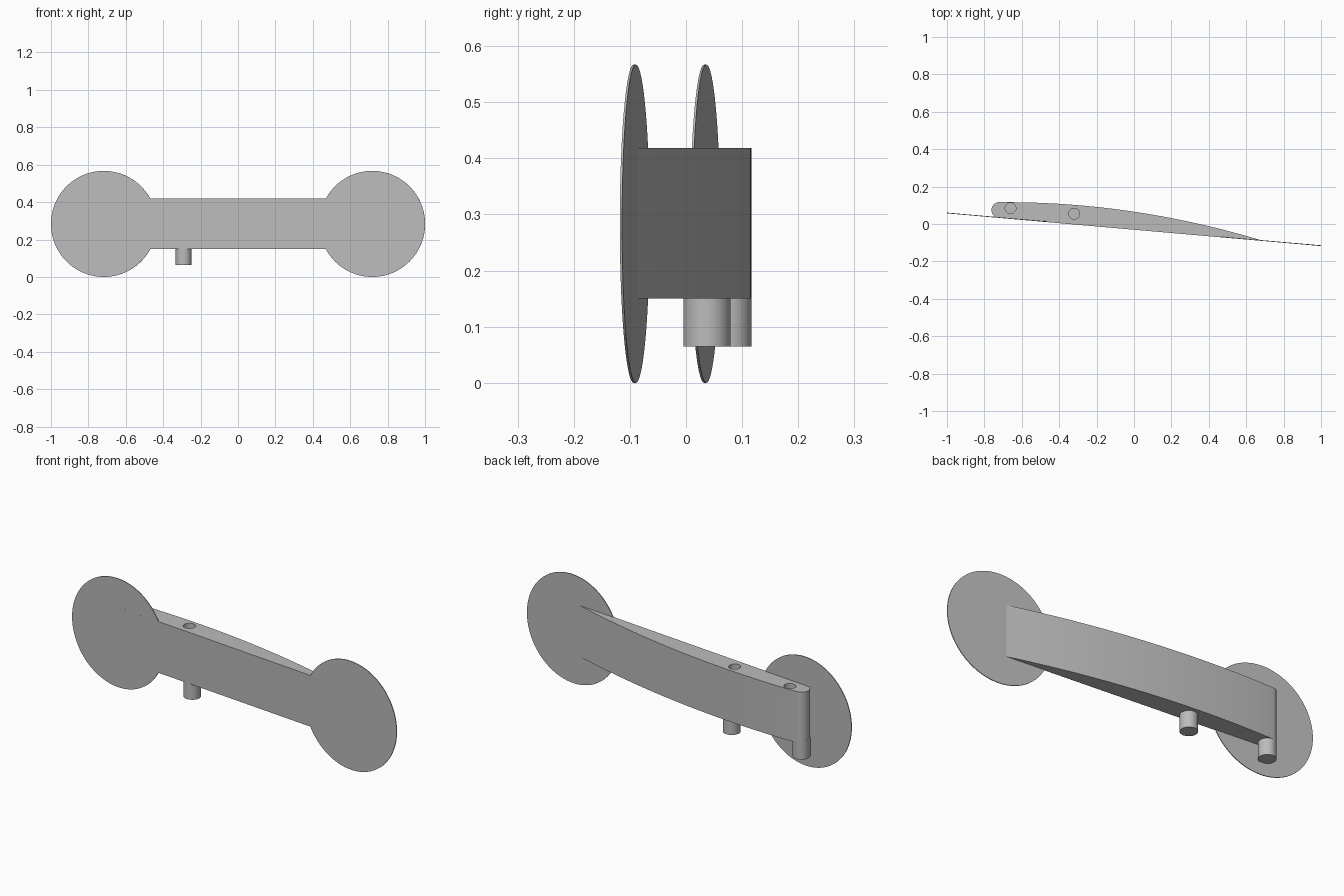
import bpy, bmesh, math
from mathutils import Matrix, Vector

cube = bpy.data.objects.get("Cube")
if cube:
    bpy.data.objects.remove(cube, do_unlink=True)

grey = bpy.data.materials.new("plain grey")
grey.use_nodes = True
colour = (0.5, 0.5, 0.5, 1)
grey.diffuse_color = colour
grey.node_tree.nodes["Principled BSDF"].inputs["Base Color"].default_value = colour

TILT = math.radians(5)          # slope of the flat face
Z_LOW, Z_HIGH, Z_MID = 0.15, 0.418, 0.2835
NOSE = Vector((-0.72, 0.0745))
NOSE_R = 0.042
TAIL_X = 0.695


def front_y(x):
    return -0.0305 - math.tan(TILT) * x


def add_object(name, bm):
    bmesh.ops.recalc_face_normals(bm, faces=bm.faces)
    mesh = bpy.data.meshes.new(name)
    bm.to_mesh(mesh)
    bm.free()
    mesh.materials.append(grey)
    obj = bpy.data.objects.new(name, mesh)
    bpy.context.collection.objects.link(obj)
    return obj


def cylinder(name, radius, depth, matrix, sides=48):
    bm = bmesh.new()
    bmesh.ops.create_cone(bm, cap_ends=True, segments=sides, radius1=radius,
                          radius2=radius, depth=depth, matrix=matrix)
    return add_object(name, bm)


def upright(name, x, y, low, high, radius):
    return cylinder(name, radius, high - low, Matrix.Translation((x, y, (low + high) / 2)))


def smooth(obj):
    bpy.ops.object.select_all(action="DESELECT")
    obj.select_set(True)
    bpy.context.view_layer.objects.active = obj
    bpy.ops.object.shade_smooth_by_angle(angle=math.radians(30))


# Body outline: rounded nose, then a bowed back running to a sharp tail
outline = []
for i in range(17):
    a = 1.5 * math.pi - TILT - i / 16 * (math.pi - TILT)
    outline.append(NOSE + NOSE_R * Vector((math.cos(a), math.sin(a))))
rise = NOSE.y + NOSE_R
bow = (rise - front_y(TAIL_X)) / (TAIL_X + 0.68) ** 2
for i in range(1, 33):
    x = -0.68 + (TAIL_X + 0.68) * i / 32
    outline.append(Vector((x, rise - bow * (x + 0.68) ** 2)))

bm = bmesh.new()
base = bm.faces.new([bm.verts.new((p.x, p.y, Z_LOW)) for p in outline])
extruded = bmesh.ops.extrude_face_region(bm, geom=[base])["geom"]
bmesh.ops.translate(bm, vec=(0, 0, Z_HIGH - Z_LOW),
                    verts=[v for v in extruded if isinstance(v, bmesh.types.BMVert)])
body = add_object("curved_body", bm)

# Blind sockets in the top
for name, x, y in (("nose_socket_cutter", -0.66, 0.084), ("middle_socket_cutter", -0.32, 0.055)):
    cutter = upright(name, x, y, Z_HIGH - 0.1, Z_HIGH + 0.05, 0.029)
    cutter.hide_render = True
    cutter.hide_set(True)
    cut = body.modifiers.new(name, "BOOLEAN")
    cut.object = cutter
    cut.solver = "EXACT"
    bpy.context.view_layer.objects.active = body
    bpy.ops.object.modifier_apply(modifier=cut.name)
    bpy.data.objects.remove(cutter, do_unlink=True)
smooth(body)

# Pegs underneath
smooth(upright("nose_peg", NOSE.x, NOSE.y, 0.065, Z_LOW + 0.01, NOSE_R))
smooth(upright("middle_peg", -0.291, 0.0375, 0.065, Z_LOW + 0.01, NOSE_R))

# Thin end discs, flush with the flat face
THICK = 0.004
for name, x in (("right_disc", -0.7176), ("left_disc", 0.7176)):
    spin = Matrix.Rotation(-TILT, 4, "Z")
    centre = Vector((x, front_y(x), Z_MID)) + spin @ Vector((0, THICK / 2, 0))
    place = Matrix.Translation(centre) @ spin @ Matrix.Rotation(math.pi / 2, 4, "X")
    smooth(cylinder(name, Z_MID, THICK, place, 96))
